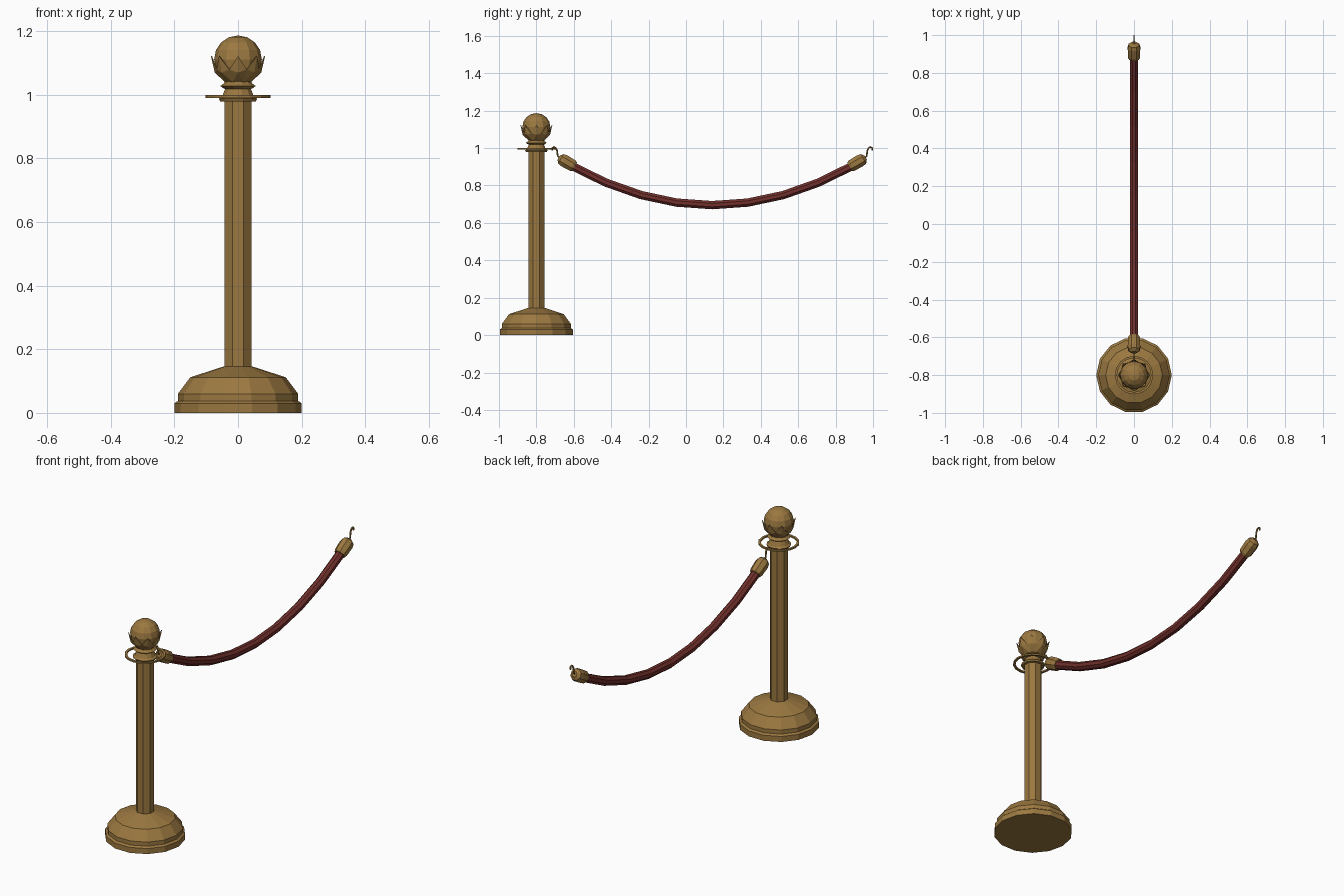
import bpy, bmesh
from math import sin, cos, pi
from mathutils import Vector

if "Cube" in bpy.data.objects:
    bpy.data.objects.remove(bpy.data.objects["Cube"], do_unlink=True)

POST_Y = -0.8
ROPE_Y = 0.14


def material(name, rgb):
    m = bpy.data.materials.new(name)
    m.use_nodes = True
    m.diffuse_color = (*rgb, 1)
    m.node_tree.nodes["Principled BSDF"].inputs["Base Color"].default_value = (*rgb, 1)
    return m


brass = material("aged brass", (0.33, 0.19, 0.052))
velvet = material("red velvet", (0.165, 0.03, 0.025))


def finish(name, bm, mat):
    bmesh.ops.recalc_face_normals(bm, faces=bm.faces)
    mesh = bpy.data.meshes.new(name)
    bm.to_mesh(mesh)
    bm.free()
    mesh.materials.append(mat)
    ob = bpy.data.objects.new(name, mesh)
    bpy.context.collection.objects.link(ob)
    return ob


def sweep(name, path, radii, sides, mat, phase=0.5):
    """Rings of the given radii along a path of (y, z) points, capped."""
    bm = bmesh.new()
    pts = [Vector((0, y, z)) for y, z in path]
    side = Vector((1, 0, 0))
    rings = []
    for i, (p, r) in enumerate(zip(pts, radii)):
        along = (pts[min(i + 1, len(pts) - 1)] - pts[max(i - 1, 0)]).normalized()
        up = along.cross(side)
        angles = [2 * pi * (k + phase) / sides for k in range(sides)]
        rings.append([bm.verts.new(p + r * (cos(a) * side + sin(a) * up)) for a in angles])
    for a, b in zip(rings, rings[1:]):
        for k in range(sides):
            j = (k + 1) % sides
            bm.faces.new((a[k], a[j], b[j], b[k]))
    bm.faces.new(rings[0])
    bm.faces.new(rings[-1])
    return finish(name, bm, mat)


def turned(name, profile, sides, mat, phase=0.5):
    """Turned post part from (radius, height) pairs."""
    return sweep(name, [(POST_Y, z) for r, z in profile], [r for r, z in profile], sides, mat, phase)


# Post
turned("base", [(0.2, 0), (0.2, 0.03), (0.189, 0.038), (0.189, 0.06),
                (0.15, 0.112), (0.045, 0.146)], 14, brass, 0)
turned("pole", [(0.046, 0.13), (0.046, 0.985)], 8, brass)
turned("collar", [(0.058, 0.98), (0.062, 0.988), (0.052, 0.995), (0.042, 1.018),
                  (0.046, 1.02), (0.058, 1.028), (0.046, 1.036), (0.04, 1.05)], 12, brass)

# Hanging ring, a thin hoop around the collar
bm = bmesh.new()
hoop = []
for i in range(16):
    a = 2 * pi * i / 16
    hoop.append([bm.verts.new((r * cos(a), POST_Y + r * sin(a), z))
                 for r, z in ((0.102, 0.991), (0.102, 0.999), (0.09, 0.999), (0.09, 0.991))])
for i in range(16):
    a, b = hoop[i], hoop[(i + 1) % 16]
    for k in range(4):
        j = (k + 1) % 4
        bm.faces.new((a[k], b[k], b[j], a[j]))
finish("hanging_ring", bm, brass)

# Ball finial
bm = bmesh.new()
bmesh.ops.create_uvsphere(bm, u_segments=12, v_segments=8, radius=0.075)
bmesh.ops.translate(bm, verts=bm.verts, vec=(0, POST_Y, 1.112))
finish("finial_ball", bm, brass)

# Leaf cup with eight pointed petals
PETALS = 8
bm = bmesh.new()


def petal_vert(r, a, z):
    return bm.verts.new((r * cos(a), POST_Y + r * sin(a), z))


step = 2 * pi / PETALS
low = [petal_vert(0.044, (k - 0.5) * step, 1.04) for k in range(PETALS)]
valley = [petal_vert(0.073, (k - 0.5) * step, 1.08) for k in range(PETALS)]
for k in range(PETALS):
    j = (k + 1) % PETALS
    mid = petal_vert(0.073, k * step, 1.07)
    tip = petal_vert(0.085, k * step, 1.122)
    bm.faces.new((low[k], low[j], mid))
    bm.faces.new((low[k], mid, valley[k]))
    bm.faces.new((low[j], valley[j], mid))
    bm.faces.new((valley[k], mid, tip))
    bm.faces.new((mid, valley[j], tip))
cup = finish("leaf_cup", bm, brass)
shell = cup.modifiers.new("thickness", "SOLIDIFY")
shell.thickness = 0.003

# Sagging rope
HALF, SAG, LOW = 0.76, 0.215, 0.695
rope = [(ROPE_Y + HALF * t / 4, LOW + SAG * (t / 4) ** 2) for t in range(-4, 5)]
sweep("rope", rope, [0.024] * len(rope), 8, velvet)

# Ferrules and hooks, mirrored at both rope ends
for label, s in (("near", -1), ("far", 1)):
    def place(points):
        return [(ROPE_Y + s * y, z) for y, z in points]

    start, axis = Vector((0.735, 0.9)), Vector((0.87, 0.5))
    cap = [tuple(start + axis * d) for d in (0, 0.012, 0.065, 0.085, 0.098)]
    sweep(label + "_ferrule", place(cap), [0.028, 0.034, 0.036, 0.031, 0.014], 8, brass)
    hook = [(0.81, 0.943), (0.826, 0.957), (0.829, 0.985), (0.836, 1.0),
            (0.846, 1.006), (0.855, 1.001), (0.856, 0.988)]
    sweep(label + "_hook", place(hook), [0.0045] * len(hook), 6, brass)
